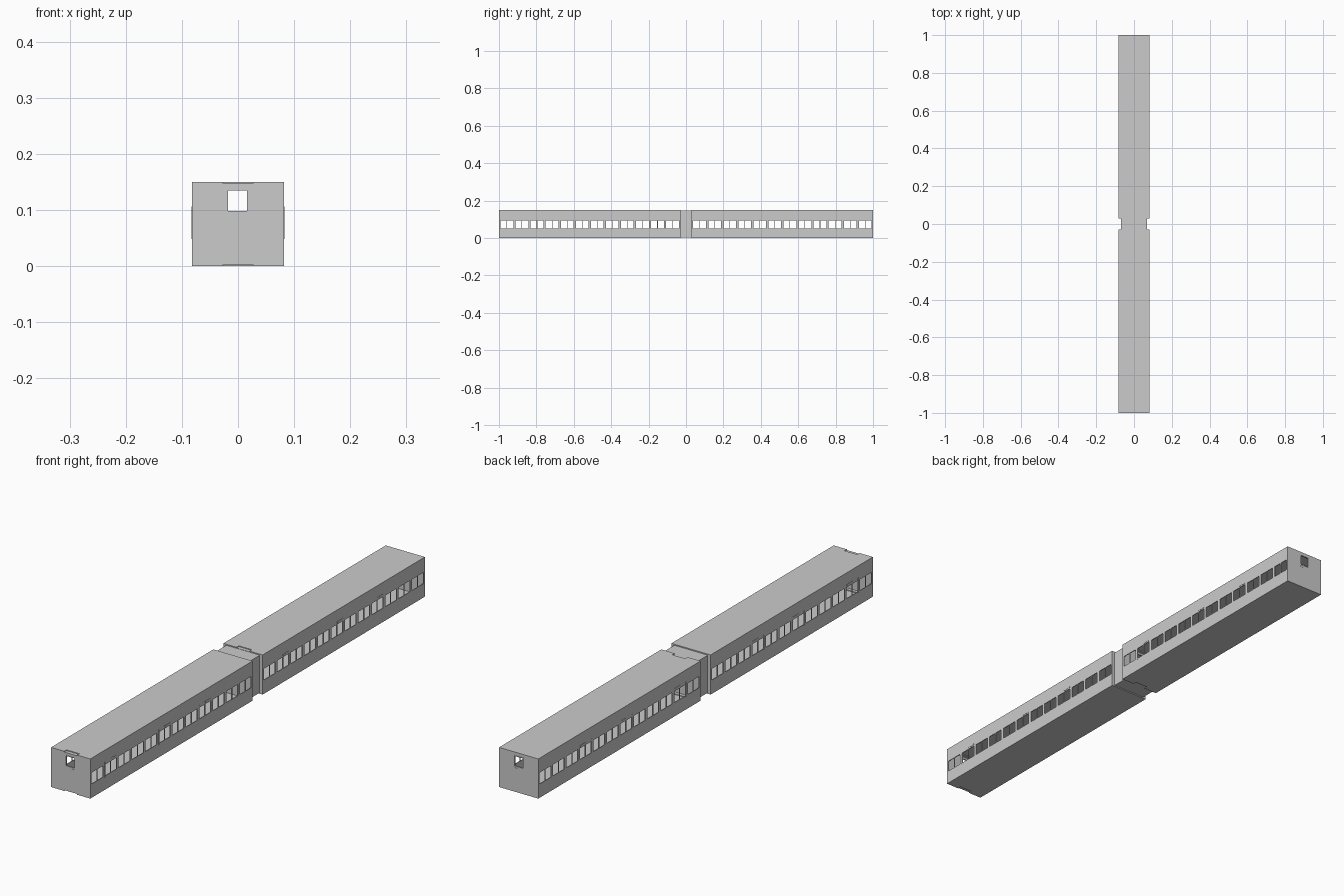
import bpy, bmesh

if "Cube" in bpy.data.objects:
    bpy.data.objects.remove(bpy.data.objects["Cube"])

W, H, T = 0.082, 0.15, 0.003      # half width, height, wall thickness
L, PITCH, N = 0.97, 0.0805, 12    # car length, window pitch, window count


def finish(name, bm):
    bmesh.ops.recalc_face_normals(bm, faces=bm.faces)
    me = bpy.data.meshes.new(name)
    bm.to_mesh(me)
    bm.free()
    ob = bpy.data.objects.new(name, me)
    bpy.context.collection.objects.link(ob)
    return ob


def boxes(name, items):
    """Several boxes, each (x0, x1, y0, y1, z0, z1), in one object."""
    bm = bmesh.new()
    for x0, x1, y0, y1, z0, z1 in items:
        r = bmesh.ops.create_cube(bm, size=1)
        for v in r["verts"]:
            v.co = ((x0 + x1) / 2 + v.co.x * (x1 - x0),
                    (y0 + y1) / 2 + v.co.y * (y1 - y0),
                    (z0 + z1) / 2 + v.co.z * (z1 - z0))
    return finish(name, bm)


def panel(name, us, vs, is_hole, place):
    """Flat wall on a u/v grid with open cells, thickened."""
    bm = bmesh.new()
    vert = {}
    for i in range(len(us) - 1):
        for j in range(len(vs) - 1):
            if is_hole(i, j):
                continue
            ring = [(i, j), (i + 1, j), (i + 1, j + 1), (i, j + 1)]
            for k in ring:
                if k not in vert:
                    vert[k] = bm.verts.new(place(us[k[0]], vs[k[1]]))
            bm.faces.new([vert[k] for k in ring])
    ob = finish(name, bm)
    mod = ob.modifiers.new("thickness", "SOLIDIFY")
    mod.thickness, mod.offset = T, 0
    return ob


def notched_slab(name, y0, y1, z0, z1):
    """Roof or floor plate with the shallow notch over the front door."""
    n, d = 0.027, 0.014
    pts = [(-W, y0), (-n, y0), (-n, y0 + d), (n, y0 + d), (n, y0), (W, y0), (W, y1), (-W, y1)]
    bm = bmesh.new()
    f = bm.faces.new([bm.verts.new((x, y, z0)) for x, y in pts])
    r = bmesh.ops.extrude_face_region(bm, geom=[f])
    for v in r["geom"]:
        if isinstance(v, bmesh.types.BMVert):
            v.co.z = z1
    return finish(name, bm)


def car(tag, y0):
    y1 = y0 + L
    centres = [y0 + 0.0425 + PITCH * i for i in range(N)]
    # Side walls with a row of double windows
    us = [y0]
    for c in centres:
        us += [c - 0.034, c - 0.0015, c + 0.0015, c + 0.034]
    us.append(y1)
    vs = [0.003, 0.052, 0.095, H - 0.003]
    for side, s in (("left", -1), ("right", 1)):
        panel(f"{tag}_{side}_wall", us, vs, lambda i, j: j == 1 and i % 4 in (1, 3),
              lambda u, v: (s * (W - T / 2), u, v))

    # End walls with a door window
    for end, y in (("front", y0 + T / 2), ("back", y1 - T / 2)):
        panel(f"{tag}_{end}_wall", [-W + T, -0.02, 0.018, W - T], [0.003, 0.096, 0.137, H - 0.003],
              lambda i, j: i == 1 and j == 1, lambda u, v: (u, y, v))
        a, b = y - 0.0025, y + 0.0025
        boxes(f"{tag}_{end}_window_frame", [
            (-0.021, -0.018, a, b, 0.095, 0.138), (0.016, 0.019, a, b, 0.095, 0.138),
            (-0.018, 0.016, a, b, 0.095, 0.098), (-0.018, 0.016, a, b, 0.135, 0.138)])
        boxes(f"{tag}_{end}_door_handle", [(0.003, 0.018, a, b, 0.086, 0.091)])

    # Roof and floor, with the lower door caps in the notch
    notched_slab(f"{tag}_roof", y0, y1, H - 0.003, H)
    notched_slab(f"{tag}_floor", y0, y1, 0, 0.003)
    boxes(f"{tag}_door_caps", [(-0.027, 0.027, y0, y0 + 0.015, 0.003, 0.006),
                               (-0.027, 0.027, y0, y0 + 0.015, H - 0.006, H - 0.003)])

    # Raised trim on some windows
    trim = []
    for i in (1, 5, 8):
        c = centres[i]
        for x0, x1 in ((W - 0.001, W + 0.001), (-W - 0.001, -W + 0.001)):
            trim += [(x0, x1, c - 0.037, c - 0.034, 0.048, 0.105),
                     (x0, x1, c, c + 0.034, 0.1, 0.106)]
    boxes(f"{tag}_window_trim", trim)


car("front_car", -1.0)
car("rear_car", 0.03)

# Gangway tube between the cars
g = 0.07
boxes("gangway", [(-g, -g + T, -0.03, 0.03, 0.004, 0.146), (g - T, g, -0.03, 0.03, 0.004, 0.146),
                  (-g + T, g - T, -0.03, 0.03, 0.143, 0.146), (-g + T, g - T, -0.03, 0.03, 0.004, 0.007)])
